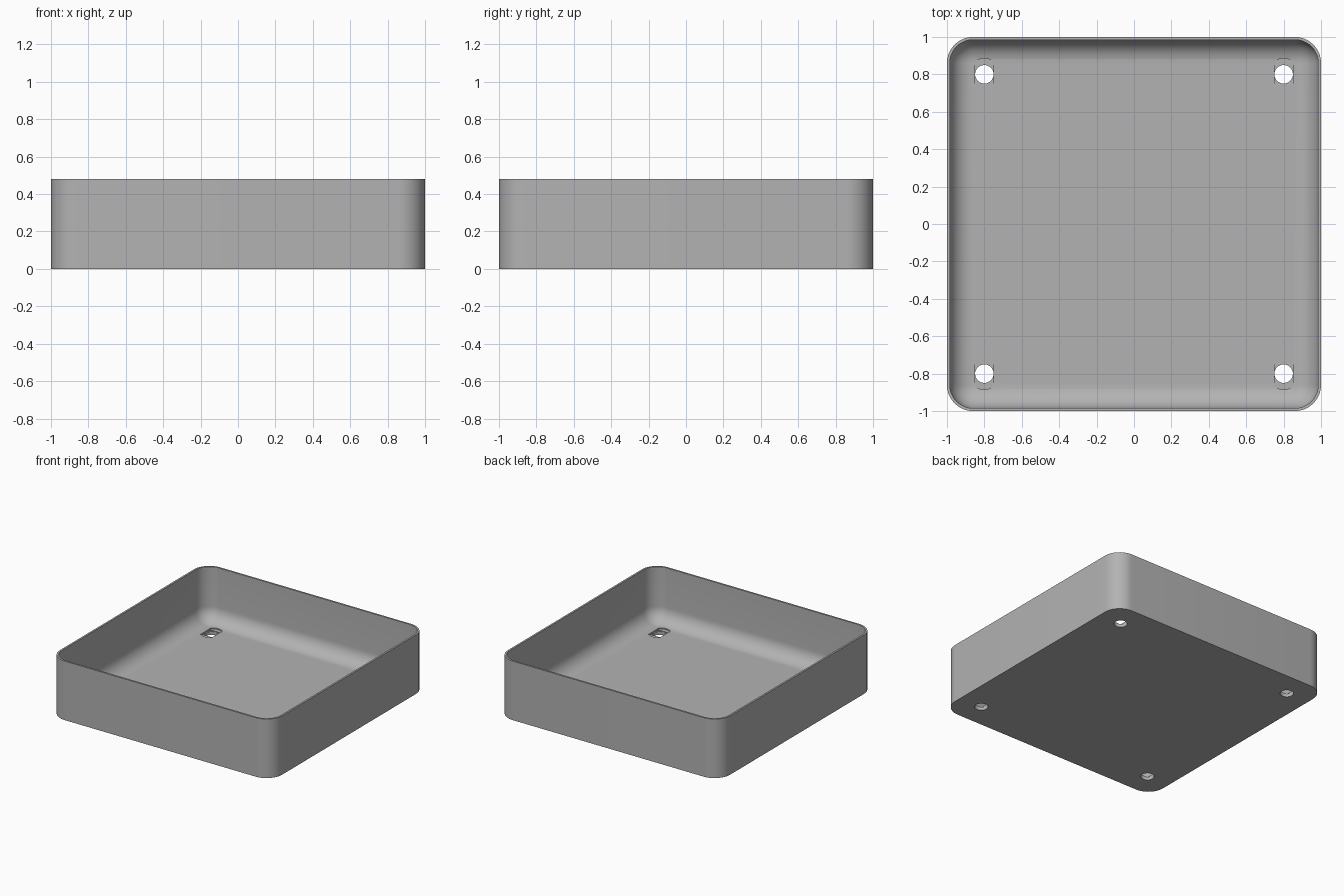
import bpy, bmesh, math

if "Cube" in bpy.data.objects:
    bpy.data.objects.remove(bpy.data.objects["Cube"])

H, WALL, FLOOR, R, FIL = 0.48, 0.015, 0.04, 0.14, 0.12

grey = bpy.data.materials.new("grey")
grey.diffuse_color = (0.45, 0.45, 0.45, 1)
grey.use_nodes = True
grey.node_tree.nodes["Principled BSDF"].inputs["Base Color"].default_value = grey.diffuse_color


def rounded_square(bm, half, r, z, n=12):
    pts = []
    for k, (sx, sy) in enumerate(((1, 1), (-1, 1), (-1, -1), (1, -1))):
        for i in range(n + 1):
            a = math.pi / 2 * (k + i / n)
            pts.append(bm.verts.new((sx * (half - r) + r * math.cos(a),
                                     sy * (half - r) + r * math.sin(a), z)))
    return pts


def finish(bm, name):
    bmesh.ops.recalc_face_normals(bm, faces=bm.faces)
    me = bpy.data.meshes.new(name)
    bm.to_mesh(me)
    bm.free()
    ob = bpy.data.objects.new(name, me)
    bpy.context.collection.objects.link(ob)
    me.materials.append(grey)
    return ob


# Tray shell: outer wall, rim, inner wall, rounded inside floor edge
bm = bmesh.new()
hi, ri = 1 - WALL, R - WALL
loops = [rounded_square(bm, 1, R, 0), rounded_square(bm, 1, R, H),
         rounded_square(bm, hi, ri, H)]
for i in range(11):
    a = math.pi / 2 * i / 10
    inset = FIL * (1 - math.cos(a))
    loops.append(rounded_square(bm, hi - inset, ri - inset,
                                FLOOR + FIL * (1 - math.sin(a))))
for lo, up in zip(loops, loops[1:]):
    for i in range(len(lo)):
        j = (i + 1) % len(lo)
        bm.faces.new((lo[i], lo[j], up[j], up[i]))
bm.faces.new(loops[0])
bm.faces.new(loops[-1])
tray = finish(bm, "tray")


def prism(name, outline, z0, z1):
    """Cutter repeated at the four screw positions."""
    bm = bmesh.new()
    for cx in (-0.8, 0.8):
        for cy in (-0.8, 0.8):
            f = bm.faces.new([bm.verts.new((cx + x, cy + y, z0)) for x, y in outline])
            ext = bmesh.ops.extrude_face_region(bm, geom=[f], use_keep_orig=True)
            vs = [g for g in ext["geom"] if isinstance(g, bmesh.types.BMVert)]
            bmesh.ops.translate(bm, verts=vs, vec=(0, 0, z1 - z0))
    ob = finish(bm, name)
    ob.hide_render = True
    ob.hide_set(True)
    return ob


def arc(r, a0, a1, n):
    return [(r * math.cos(a0 + (a1 - a0) * i / n), r * math.sin(a0 + (a1 - a0) * i / n))
            for i in range(n + 1)]


# Stepped screw holes: round, then square, then arc-ended slot
s = 0.05
b = math.acos(s / 0.085)
circle = arc(s - 0.0005, 0, 2 * math.pi, 32)[:-1]
square = [(s, s), (-s, s), (-s, -s), (s, -s)]
slot = arc(0.085, b, math.pi - b, 10) + arc(0.085, math.pi + b, 2 * math.pi - b, 10)
cutters = [prism("screw_hole_cutter", circle, -0.1, 0.2),
           prism("square_step_cutter", square, 0.026, 0.21),
           prism("slot_step_cutter", slot, 0.033, 0.22)]
for c in cutters:
    m = tray.modifiers.new(c.name, 'BOOLEAN')
    m.operation, m.solver, m.object = 'DIFFERENCE', 'EXACT', c

bpy.context.view_layer.objects.active = tray
tray.select_set(True)
for m in list(tray.modifiers):
    bpy.ops.object.modifier_apply(modifier=m.name)
for c in cutters:
    bpy.data.objects.remove(c, do_unlink=True)
bpy.ops.object.shade_smooth_by_angle(angle=math.radians(30))
